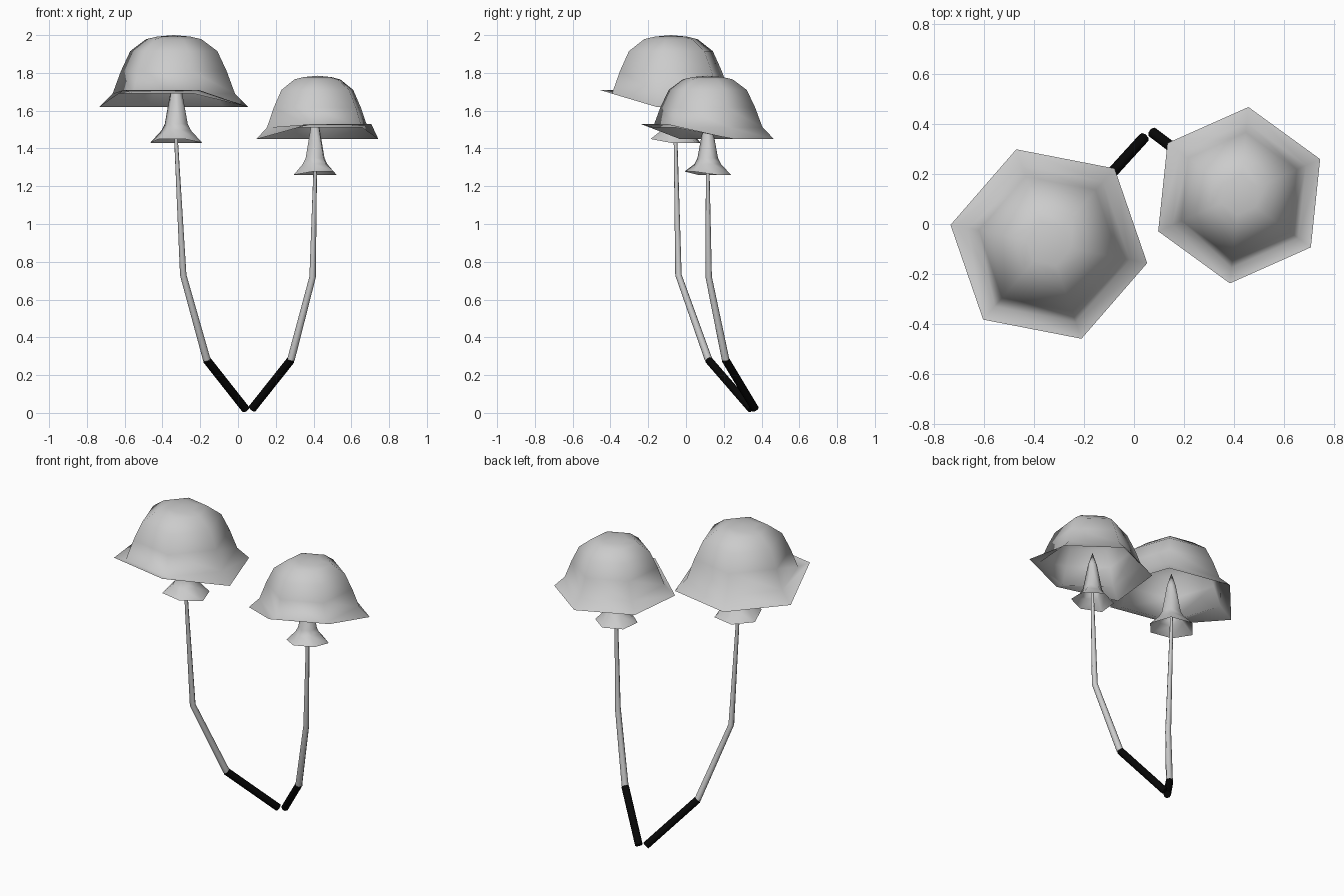
import bpy
import math
from mathutils import Vector

cube = bpy.data.objects.get("Cube")
if cube:
    bpy.data.objects.remove(cube)


def material(name, value):
    mat = bpy.data.materials.new(name)
    mat.use_nodes = True
    colour = (value, value, value, 1)
    mat.diffuse_color = colour
    mat.node_tree.nodes["Principled BSDF"].inputs["Base Color"].default_value = colour
    return mat


GREY = material("pale grey", 0.6)
BLACK = material("black", 0.002)


def mesh_object(name, verts, faces, mat, sharp_angle):
    mesh = bpy.data.meshes.new(name)
    mesh.from_pydata(verts, [], faces)
    mesh.materials.append(mat)
    obj = bpy.data.objects.new(name, mesh)
    bpy.context.collection.objects.link(obj)
    bpy.ops.object.select_all(action='DESELECT')
    obj.select_set(True)
    bpy.context.view_layer.objects.active = obj
    bpy.ops.object.shade_smooth_by_angle(angle=math.radians(sharp_angle))
    return obj


def hex_shell(name, centre, scale, phase, rings, fold, sharp_angle):
    """Six-sided open shell below an apex; fold lifts the first two rim corners."""
    c = Vector(centre)
    verts, faces = [c], []
    for level, (radius, drop) in enumerate(rings):
        for i in range(6):
            a = math.radians(phase + 60 * i)
            lift = fold if level == len(rings) - 1 and i < 2 else 0
            offset = Vector((radius * math.cos(a), radius * math.sin(a), lift - drop))
            verts.append(c + offset * scale)
    for i in range(6):
        j = (i + 1) % 6
        faces.append((0, 1 + i, 1 + j))
        for level in range(len(rings) - 1):
            upper, lower = 1 + 6 * level, 7 + 6 * level
            faces.append((upper + i, lower + i, lower + j, upper + j))
    return mesh_object(name, verts, faces, GREY, sharp_angle)


def tube(name, points, radii, mat, sides=8):
    """Tapered tube through the points, capped at both ends."""
    pts = [Vector(p) for p in points]
    verts, faces = [], []
    for k, p in enumerate(pts):
        along = (pts[min(k + 1, len(pts) - 1)] - pts[max(k - 1, 0)]).normalized()
        u = along.cross(Vector((0, 1, 0))).normalized()
        v = along.cross(u)
        for i in range(sides):
            a = 2 * math.pi * i / sides
            verts.append(p + (u * math.cos(a) + v * math.sin(a)) * radii[k])
    for k in range(len(pts) - 1):
        for i in range(sides):
            j = (i + 1) % sides
            a, b = k * sides, (k + 1) * sides
            faces.append((a + i, a + j, b + j, b + i))
    last = (len(pts) - 1) * sides
    faces.append(tuple(reversed(range(sides))))
    faces.append(tuple(range(last, last + sides)))
    return mesh_object(name, verts, faces, mat, 50)


CAP = [(0.09, 0.008), (0.15, 0.022), (0.235, 0.085), (0.285, 0.19), (0.33, 0.31), (0.4, 0.38)]
FLARE = [(0.029, 0.09), (0.062, 0.27), (0.08, 0.305), (0.14, 0.37)]


def mushroom(side, cap_top, cap_scale, phase, path):
    foot, joint, bend, neck = [Vector(p) for p in path]
    # Folded cap, open underneath
    hex_shell(side + "_cap", cap_top, cap_scale, phase, CAP, 0.09, 60)
    # Slender cone with a flared collar at the top of the stem
    apex = neck + Vector((0, 0, 0.37 * cap_scale))
    hex_shell(side + "_collar", apex, cap_scale, phase, FLARE, 0.02, 60)
    # Pale bent stem on a black root
    tip = neck + Vector((0, 0, 0.1))
    tube(side + "_stem", [joint, bend, neck, tip], [0.02, 0.017, 0.01, 0.008], GREY)
    tube(side + "_root", [foot, joint], [0.022, 0.022], BLACK)


mushroom("right", (-0.34, -0.08, 2.0), 1.0, -131,
         [(0.04, 0.345, 0.02), (-0.165, 0.12, 0.28), (-0.29, -0.04, 0.73), (-0.327, -0.055, 1.43)])
mushroom("left", (0.42, 0.115, 1.785), 0.885, -96,
         [(0.075, 0.365, 0.022), (0.28, 0.21, 0.28), (0.395, 0.12, 0.72), (0.408, 0.115, 1.26)])
